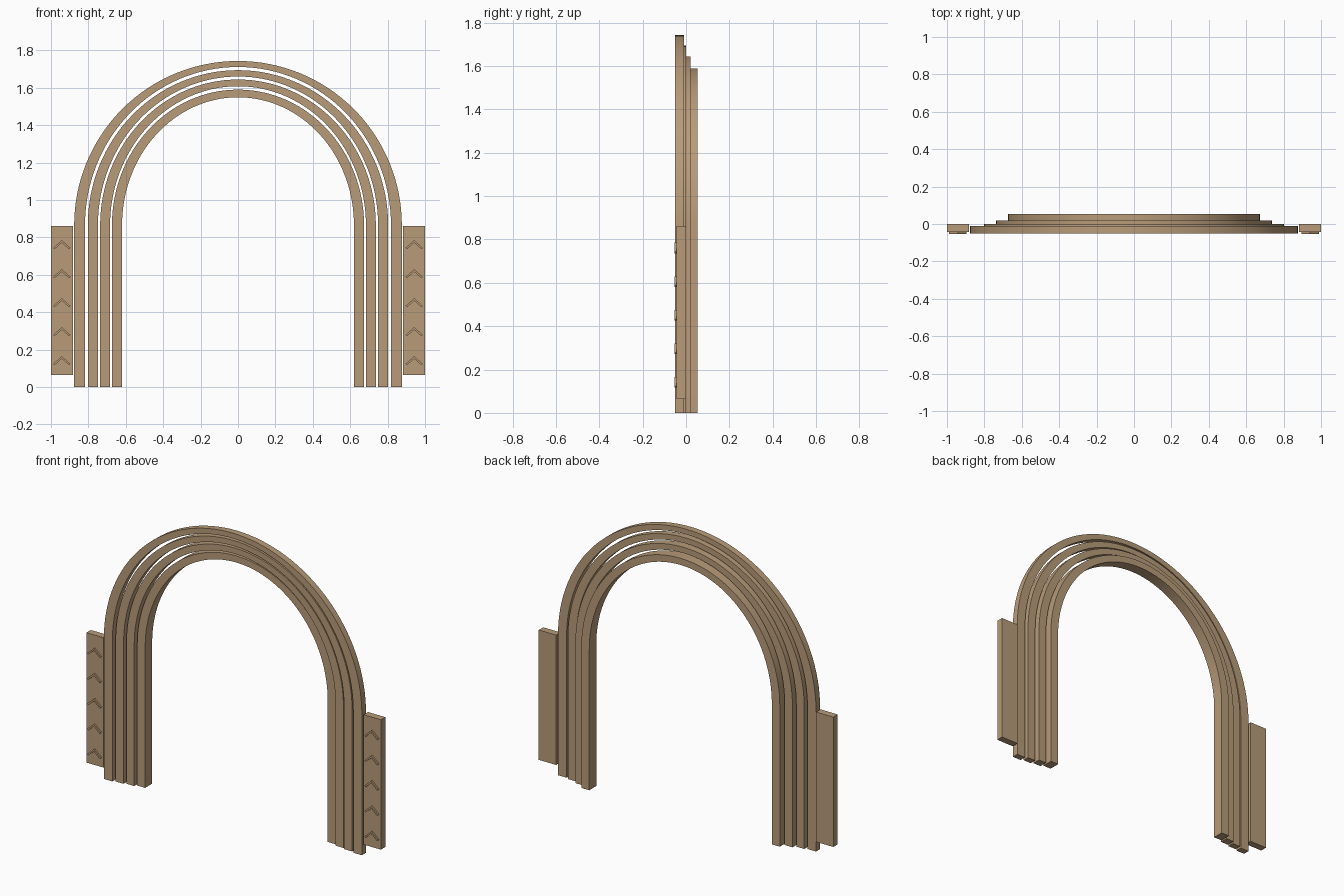
import bpy, bmesh
from math import sin, cos, pi, radians

if "Cube" in bpy.data.objects:
    bpy.data.objects.remove(bpy.data.objects["Cube"])

SPRING = 0.865   # height where the legs turn into the arch
SEGS = 64

sandstone = bpy.data.materials.new("sandstone")
sandstone.diffuse_color = (0.48, 0.33, 0.19, 1)
sandstone.use_nodes = True
sandstone.node_tree.nodes["Principled BSDF"].inputs["Base Color"].default_value = sandstone.diffuse_color


def finish(name, bm, smooth=False):
    bmesh.ops.recalc_face_normals(bm, faces=bm.faces)
    me = bpy.data.meshes.new(name)
    bm.to_mesh(me)
    bm.free()
    ob = bpy.data.objects.new(name, me)
    bpy.context.collection.objects.link(ob)
    me.materials.append(sandstone)
    if smooth:
        bpy.ops.object.select_all(action='DESELECT')
        ob.select_set(True)
        bpy.context.view_layer.objects.active = ob
        bpy.ops.object.shade_smooth_by_angle(angle=radians(30))
    return ob


def arch_line(rx, top):
    """Leg, half ellipse, leg as (x, z) points."""
    rz = top - SPRING
    arc = [(rx * cos(pi * i / SEGS), SPRING + rz * sin(pi * i / SEGS))
           for i in range(SEGS + 1)]
    return [(rx, 0)] + arc + [(-rx, 0)]


def arch(name, outer, inner, y0, y1):
    bm = bmesh.new()
    rings = []
    for o, i in zip(arch_line(*outer), arch_line(*inner)):
        rings.append([bm.verts.new((p[0], y, p[1]))
                      for p, y in ((o, y0), (o, y1), (i, y1), (i, y0))])
    for a, b in zip(rings, rings[1:]):
        for k in range(4):
            n = (k + 1) % 4
            bm.faces.new((a[k], a[n], b[n], b[k]))
    bm.faces.new(rings[0])
    bm.faces.new(rings[-1])
    finish(name, bm, smooth=True)


def prism(name, outline, y0, y1):
    """Extrude an (x, z) outline along y."""
    bm = bmesh.new()
    face = bm.faces.new([bm.verts.new((x, y0, z)) for x, z in outline])
    ext = bmesh.ops.extrude_face_region(bm, geom=[face])
    verts = [v for v in ext["geom"] if isinstance(v, bmesh.types.BMVert)]
    bmesh.ops.translate(bm, verts=verts, vec=(0, y1 - y0, 0))
    if not face.is_valid or len(bm.faces) < len(outline) + 2:
        bm.faces.new([v for v in bm.verts if v not in verts])
    finish(name, bm)


# Four nested arches: (half width, crown height) outside and inside, depth range
arch("outer_arch", (0.876, 1.743), (0.818, 1.711), -0.05, -0.01)
arch("second_arch", (0.803, 1.694), (0.749, 1.660), -0.04, 0.0)
arch("third_arch", (0.737, 1.644), (0.684, 1.608), -0.03, 0.02)
arch("inner_arch", (0.674, 1.590), (0.620, 1.549), -0.015, 0.053)

# Side panels with raised chevrons
for side, s in (("left", -1), ("right", 1)):
    prism(side + "_panel",
          [(s * 0.883, 0.065), (s * 1.0, 0.065), (s * 1.0, 0.862), (s * 0.883, 0.862)],
          -0.043, 0.0)
    cx = s * 0.942
    for i in range(5):
        z = 0.165 + i * 0.155
        prism(f"{side}_chevron_{i + 1}",
              [(cx, z), (cx + 0.046, z - 0.041), (cx + 0.039, z - 0.049),
               (cx, z - 0.014), (cx - 0.039, z - 0.049), (cx - 0.046, z - 0.041)],
              -0.053, -0.04)
